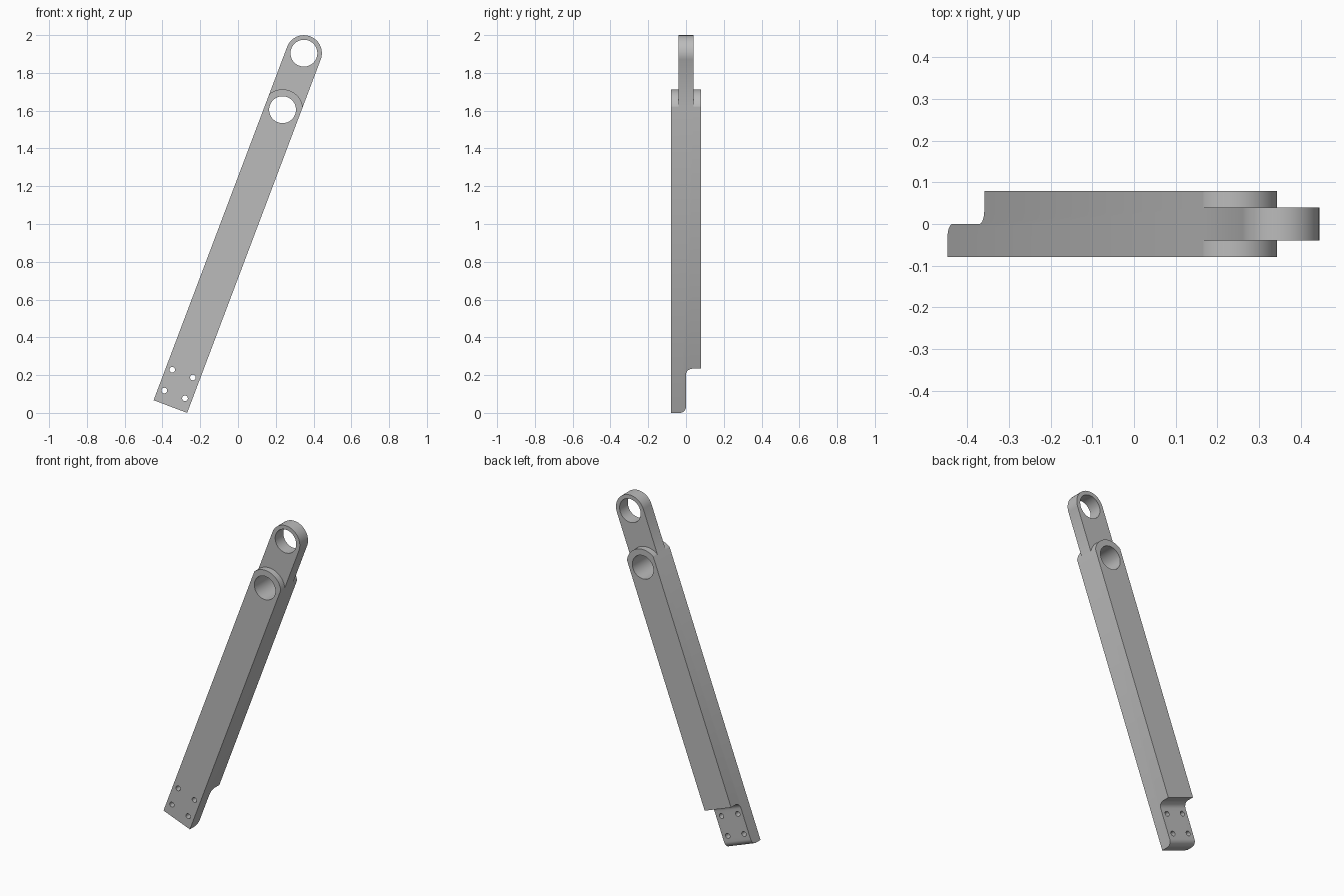
import bpy
import bmesh
from math import radians, sin, cos, pi
from mathutils import Matrix

cube = bpy.data.objects.get("Cube")
if cube:
    bpy.data.objects.remove(cube, do_unlink=True)

HALF_W, HALF_T = 0.095, 0.0785      # half width and half thickness of the arm
LENGTH, PIVOT = 2.0, 1.68           # distances of the two bores from the foot
TONGUE_T = 0.0395                   # half thickness of the tongue
STEP, FILLET = 0.25, 0.034          # height and rounding of the foot recess

steel = bpy.data.materials.new("grey metal")
steel.use_nodes = True
grey = (0.5, 0.5, 0.5, 1)
steel.diffuse_color = grey
steel.node_tree.nodes["Principled BSDF"].inputs["Base Color"].default_value = grey


def arc(cx, cy, r, start, end, n=32):
    """Points on an arc, angles in degrees."""
    angles = [radians(start + (end - start) * i / n) for i in range(n + 1)]
    return [(cx + r * cos(a), cy + r * sin(a)) for a in angles]


def prism(name, outline, lo, hi, axis="Y"):
    """Extrude an (across, up) outline along Y or X."""
    bm = bmesh.new()
    place = (lambda p, d: (p[0], d, p[1])) if axis == "Y" else (lambda p, d: (d, p[0], p[1]))
    near = [bm.verts.new(place(p, lo)) for p in outline]
    far = [bm.verts.new(place(p, hi)) for p in outline]
    bm.faces.new(near)
    bm.faces.new(far[::-1])
    for i in range(len(outline)):
        j = (i + 1) % len(outline)
        bm.faces.new((near[i], far[i], far[j], near[j]))
    bmesh.ops.recalc_face_normals(bm, faces=bm.faces)
    mesh = bpy.data.meshes.new(name)
    bm.to_mesh(mesh)
    bm.free()
    obj = bpy.data.objects.new(name, mesh)
    bpy.context.scene.collection.objects.link(obj)
    return obj


# Arm: straight bar with a round top end
arm = prism("link_arm", [(-HALF_W, 0), (HALF_W, 0)] + arc(0, LENGTH, HALF_W, 0, 180, 48),
            -HALF_T, HALF_T)
arm.data.materials.append(steel)
cutters = []

# Relief either side of the tongue, leaving rounded bosses round the lower bore
relief = arc(0, PIVOT, 0.108, 160, 20, 40)
relief = [(-0.2, relief[0][1])] + relief + [(0.2, relief[-1][1]), (0.2, 2.2), (-0.2, 2.2)]
cutters.append(prism("front_relief", relief, -0.2, -TONGUE_T))
cutters.append(prism("back_relief", relief, TONGUE_T, 0.2))

# Foot recess at the back, with a filleted step and a rounded toe
recess = [(0.2, -0.1), (-FILLET, -0.1)]
recess += arc(-FILLET, FILLET, FILLET, -90, 0, 12)
recess += arc(FILLET, STEP - FILLET, FILLET, 180, 90, 12)
recess += [(0.2, STEP)]
cutters.append(prism("foot_recess", recess, -0.2, 0.2, "X"))

# Two large bores and four screw holes
holes = [(0, PIVOT, 0.071, 64), (0, LENGTH, 0.071, 64)]
holes += [(x, z, 0.015, 24) for x in (-0.06, 0.057) for z in (0.068, 0.186)]
for x, z, r, n in holes:
    cutters.append(prism("hole", arc(x, z, r, 0, 360, n)[:-1], -0.2, 0.2))

for cutter in cutters:
    cutter.hide_render = True
    mod = arm.modifiers.new(cutter.name, "BOOLEAN")
    mod.operation = "DIFFERENCE"
    mod.solver = "EXACT"
    mod.object = cutter

# Bake the cuts and drop the cutters
bpy.context.view_layer.update()
deps = bpy.context.evaluated_depsgraph_get()
baked = bpy.data.meshes.new_from_object(arm.evaluated_get(deps))
arm.modifiers.clear()
arm.data = baked
for cutter in cutters:
    bpy.data.objects.remove(cutter, do_unlink=True)
arm.data.materials.clear()
arm.data.materials.append(steel)

# Lean the arm to its left and stand it on the ground
arm.data.transform(Matrix.Translation((-0.358, 0, 0.0335)) @ Matrix.Rotation(radians(20.7), 4, "Y"))
bpy.ops.object.select_all(action="DESELECT")
arm.select_set(True)
bpy.context.view_layer.objects.active = arm
bpy.ops.object.shade_smooth_by_angle(angle=radians(30))
